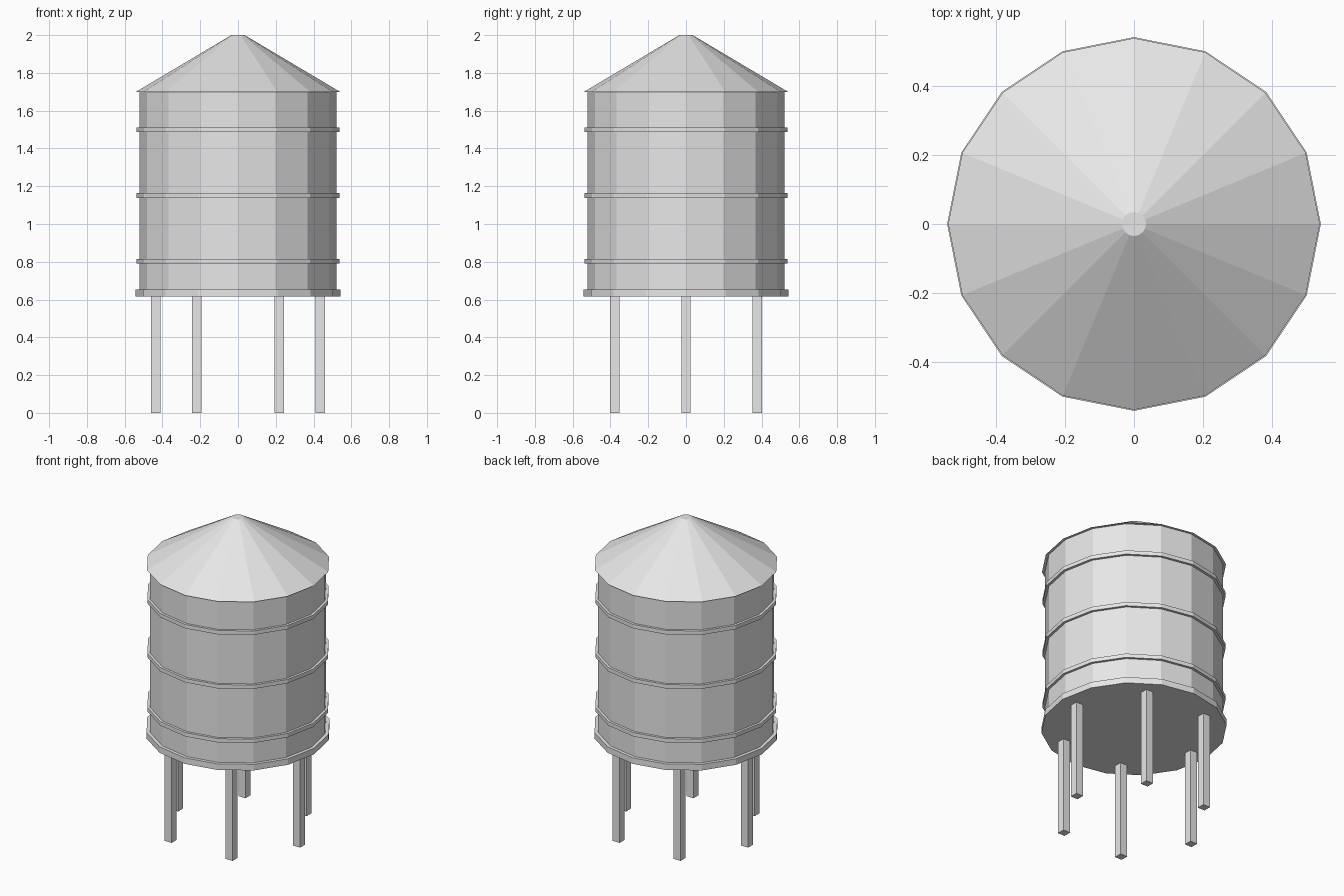
import bpy
from math import cos, sin, radians

default_cube = bpy.data.objects.get("Cube")
if default_cube:
    bpy.data.objects.remove(default_cube, do_unlink=True)

SIDES = 16

metal = bpy.data.materials.new("galvanised_grey")
metal.use_nodes = True
colour = (0.8, 0.8, 0.8, 1)
metal.diffuse_color = colour
metal.node_tree.nodes["Principled BSDF"].inputs["Base Color"].default_value = colour


def finish(name):
    obj = bpy.context.object
    obj.name = name
    obj.data.materials.append(metal)
    return obj


def drum(name, bottom, top, radius, top_radius=None):
    """Flat-sided drum or cone standing between two heights."""
    bpy.ops.mesh.primitive_cone_add(
        vertices=SIDES, radius1=radius,
        radius2=radius if top_radius is None else top_radius,
        depth=top - bottom, location=(0, 0, (bottom + top) / 2))
    return finish(name)


# Tank body, base plate and roof
drum("tank_body", 0.63, 1.70, 0.522)
drum("base_plate", 0.615, 0.654, 0.543)
drum("conical_roof", 1.70, 2.0, 0.54, 0.035)

# Reinforcing hoops
for i in range(3):
    z = 0.79 + i * 0.3485
    drum(f"hoop_{i + 1}", z, z + 0.025, 0.538)

# Six square legs in a ring
for i in range(6):
    a = radians(60 * i)
    bpy.ops.mesh.primitive_cube_add(
        size=1, location=(0.435 * cos(a), 0.435 * sin(a), 0.3075))
    bpy.context.object.scale = (0.05, 0.05, 0.615)
    finish(f"leg_{i + 1}")
